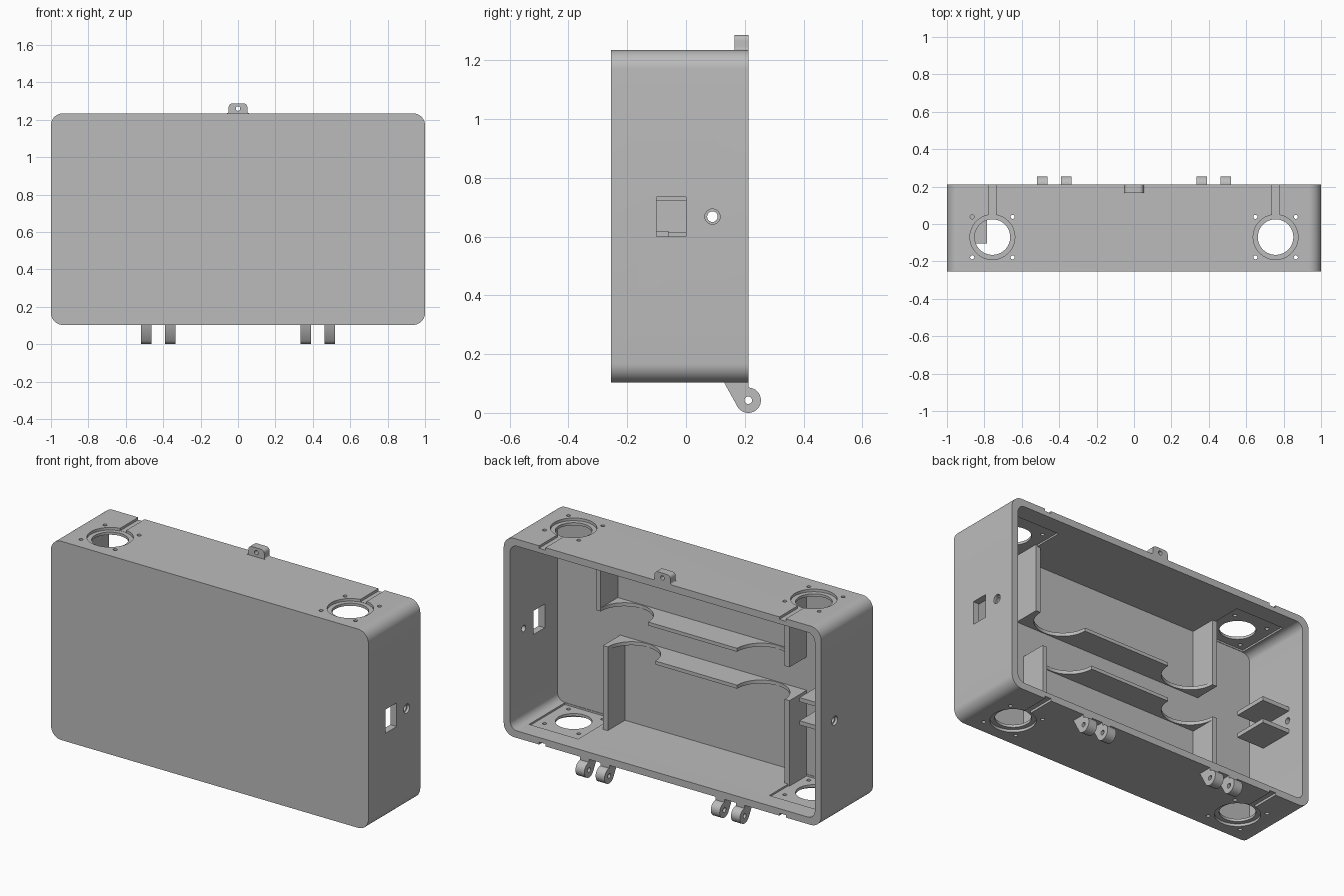
import bpy, bmesh
from math import sin, cos, pi, radians

cube = bpy.data.objects.get("Cube")
if cube:
    bpy.data.objects.remove(cube, do_unlink=True)

GREY = (0.5, 0.5, 0.5, 1)
grey = bpy.data.materials.new("plain grey plastic")
grey.use_nodes = True
grey.diffuse_color = GREY
grey.node_tree.nodes["Principled BSDF"].inputs["Base Color"].default_value = GREY

# Main dimensions
FRONT, BACK = -0.255, 0.212
BOTTOM, TOP = 0.103, 1.235
WALL = 0.04
INNER_FRONT = FRONT + WALL
LEDGE = -0.06


def arc(cx, cy, r, start, end, n):
    steps = [radians(start + (end - start) * i / n) for i in range(n + 1)]
    return [(cx + r * cos(a), cy + r * sin(a)) for a in steps]


def circle(cx, cy, r, n=48):
    return arc(cx, cy, r, 0, 360, n)[:-1]


def rect(x0, y0, x1, y1):
    return [(x0, y0), (x1, y0), (x1, y1), (x0, y1)]


def rounded(x0, y0, x1, y1, r):
    return (arc(x1 - r, y1 - r, r, 0, 90, 10) + arc(x0 + r, y1 - r, r, 90, 180, 10)
            + arc(x0 + r, y0 + r, r, 180, 270, 10) + arc(x1 - r, y0 + r, r, 270, 360, 10))


def prism(name, outline, axis, lo, hi):
    """Extrude a 2D outline along the named axis."""
    place = {"X": lambda a, b, h: (h, a, b),
             "Y": lambda a, b, h: (a, h, b),
             "Z": lambda a, b, h: (a, b, h)}[axis]
    bm = bmesh.new()
    face = bm.faces.new([bm.verts.new(place(a, b, lo)) for a, b in outline])
    new = bmesh.ops.extrude_face_region(bm, geom=[face])["geom"]
    bmesh.ops.translate(bm, vec=place(0, 0, hi - lo),
                        verts=[v for v in new if isinstance(v, bmesh.types.BMVert)])
    bmesh.ops.recalc_face_normals(bm, faces=bm.faces)
    mesh = bpy.data.meshes.new(name)
    bm.to_mesh(mesh)
    bm.free()
    mesh.materials.append(grey)
    obj = bpy.data.objects.new(name, mesh)
    bpy.context.collection.objects.link(obj)
    return obj


def activate(obj):
    bpy.ops.object.select_all(action="DESELECT")
    obj.select_set(True)
    bpy.context.view_layer.objects.active = obj


def cut(obj, outline, axis, lo, hi):
    cutter = prism("cutter", outline, axis, lo, hi)
    cutter.hide_render = True
    mod = obj.modifiers.new("cut", "BOOLEAN")
    mod.operation, mod.solver, mod.object = "DIFFERENCE", "EXACT", cutter
    activate(obj)
    bpy.ops.object.modifier_apply(modifier=mod.name)
    bpy.data.objects.remove(cutter, do_unlink=True)


def smooth(obj):
    activate(obj)
    bpy.ops.object.shade_smooth_by_angle(angle=radians(30))


# Open-backed case
case = prism("case", rounded(-1, BOTTOM, 1, TOP, 0.065), "Y", FRONT, BACK)
cut(case, rounded(-1 + WALL, BOTTOM + WALL, 1 - WALL, TOP - WALL, 0.045),
    "Y", INNER_FRONT, BACK + 0.1)

# Round ports with ring recess, cable groove, inner pocket and screw holes
PORT_Y = -0.07
for side in (-1, 1):
    px = side * 0.757
    for outer, inward in ((TOP, -1), (BOTTOM, 1)):
        def span(a, b):
            return sorted((outer + inward * a, outer + inward * b))
        cut(case, circle(px, PORT_Y, 0.12), "Z", *span(-0.02, 0.015))
        cut(case, rect(px - 0.02, PORT_Y, px + 0.02, BACK + 0.05), "Z", *span(-0.03, 0.014))
        cut(case, rect(px - 0.155, -0.212, px + 0.155, 0.11), "Z", *span(0.03, 0.06))
        cut(case, circle(px, PORT_Y, 0.095), "Z", *span(-0.05, 0.08))
        for dx in (-0.108, 0.108):
            for dy in (-0.108, 0.108):
                cut(case, circle(px + dx, PORT_Y + dy, 0.011, 16), "Z", *span(-0.05, 0.08))

# Side openings: square window on one side, round holes on both
cut(case, rect(-0.1, 0.6, 0, 0.735), "X", 0.9, 1.1)
for x in (-1, 1):
    cut(case, circle(0.09, 0.668, 0.018, 24), "X", x - 0.1, x + 0.1)
    cut(case, circle(0.09, 0.668, 0.026, 24), "X", x - 0.015, x + 0.015)
smooth(case)


# Inner compartments: notched shelf and two end panels each
def compartment(name, left, right, shelf_z, panel_lo, panel_hi):
    thick, r = 0.03, 0.15
    edge = [(right, INNER_FRONT - 0.01), (left, INNER_FRONT - 0.01), (left, LEDGE)]
    for cx in (left - thick - r, right + thick + r):
        edge += arc(cx, LEDGE, r, 0, -180, 20)
    edge.append((right, LEDGE))
    smooth(prism(name + "_shelf", edge, "Z", shelf_z, shelf_z + 0.02))
    for label, x0 in (("left", left - thick), ("right", right)):
        prism(f"{name}_{label}_panel", rect(x0, INNER_FRONT - 0.01, x0 + thick, LEDGE),
              "Z", panel_lo, panel_hi)


compartment("upper_compartment", 0.61, -0.61, 0.81, 0.81, TOP - WALL + 0.01)
compartment("lower_compartment", 0.565, -0.61, 0.6, BOTTOM + WALL - 0.01, 0.62)

# Bracket plates on the inner side wall
for label, z in (("lower", 0.59), ("upper", 0.722)):
    prism(label + "_bracket_plate", rect(-0.97, -0.105, -0.785, 0.1), "Z", z, z + 0.024)

# Hinge lugs under the case
lug = ([(0.13, BOTTOM + 0.01), (0.13, BOTTOM)] + arc(0.212, 0.043, 0.043, 215, 450, 28)
       + [(0.212, BOTTOM + 0.01)])
for i, x in enumerate((-0.49, -0.363, 0.363, 0.49)):
    hinge = prism(f"hinge_lug_{i + 1}", lug, "X", x - 0.028, x + 0.028)
    cut(hinge, circle(0.212, 0.043, 0.013, 20), "X", x - 0.1, x + 0.1)
    smooth(hinge)

# Latch tab on top, with flared foot
half = ([(0.0, TOP - 0.01), (0.06, TOP - 0.01), (0.06, TOP)]
        + arc(0.06, TOP + 0.01, 0.01, 270, 180, 5) + arc(0.03, 1.267, 0.02, 0, 90, 8))
tab = prism("latch_tab", half + [(-x, z) for x, z in reversed(half[1:])], "Y", 0.165, BACK)
cut(tab, circle(0, 1.26, 0.012, 20), "Y", 0.1, 0.3)
smooth(tab)
